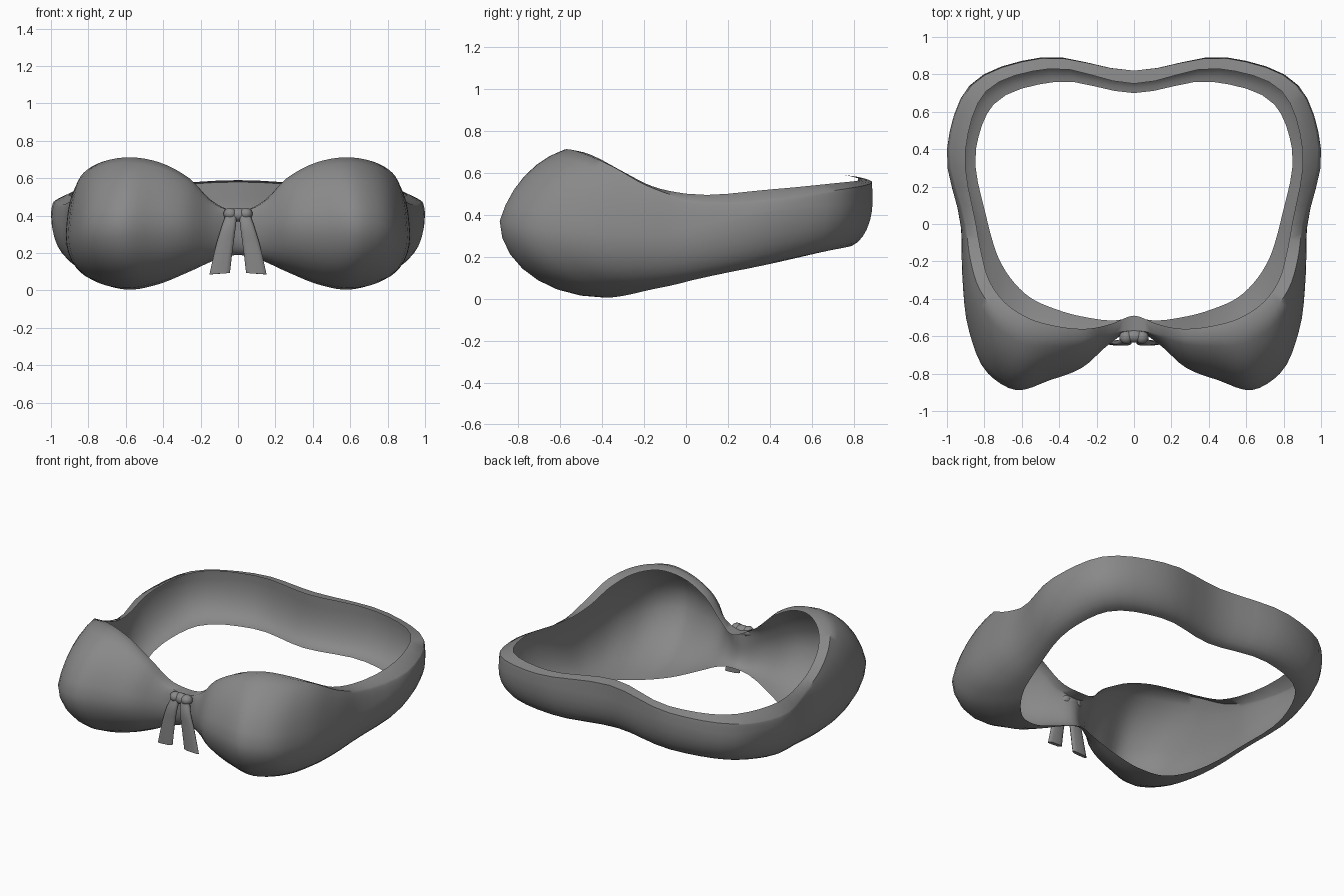
import bpy, bmesh, math
from mathutils import Vector

if "Cube" in bpy.data.objects:
    bpy.data.objects.remove(bpy.data.objects["Cube"])

fabric = bpy.data.materials.new("grey fabric")
fabric.diffuse_color = (0.25, 0.25, 0.25, 1)
fabric.use_nodes = True
fabric.node_tree.nodes["Principled BSDF"].inputs["Base Color"].default_value = fabric.diffuse_color

# Guide curves for one half, from front centre round the side to back centre
LIP = [(0, -.49, .42), (.11, -.53, .46), (.25, -.56, .58), (.42, -.545, .675), (.56, -.505, .70),
       (.69, -.42, .67), (.775, -.30, .605), (.815, -.16, .535), (.845, 0, .50),
       (.90, .40, .52), (.79, .71, .55), (.45, .83, .565), (0, .75, .59)]
TOP = [(0, -.57, .42), (.12, -.585, .46), (.26, -.605, .60), (.42, -.60, .685), (.57, -.57, .712),
       (.72, -.485, .69), (.825, -.35, .63), (.875, -.19, .54), (.90, 0, .475),
       (.985, .40, .475), (.87, .74, .52), (.50, .885, .55), (0, .82, .58)]
MID = [(0, -.565, .30), (.13, -.64, .33), (.28, -.77, .36), (.45, -.835, .37), (.63, -.888, .37),
       (.78, -.80, .35), (.88, -.58, .32), (.918, -.28, .30), (.925, -.02, .30),
       (1, .40, .41), (.88, .74, .43), (.50, .89, .47), (0, .82, .47)]
LOW = [(0, -.50, .19), (.10, -.515, .17), (.25, -.50, .105), (.42, -.455, .035), (.56, -.39, .005),
       (.66, -.29, .015), (.725, -.18, .04), (.765, -.06, .065), (.79, .04, .09),
       (.845, .40, .165), (.75, .64, .22), (.42, .76, .245), (0, .70, .25)]


def smooth_curve(points, steps, mirrored=False):
    """Chord-length spline; mirrored ends cross x = 0 squarely."""
    p = [Vector(q) for q in points]
    if mirrored:
        flip = lambda v: Vector((-v.x, v.y, v.z))
        p = [flip(p[1])] + p + [flip(p[-2])]
    else:
        p = [2 * p[0] - p[1]] + p + [2 * p[-1] - p[-2]]
    out = []
    for a, b, c, d in zip(p, p[1:], p[2:], p[3:]):
        u, v, w = (b - a).length, (c - b).length, (d - c).length
        m0 = ((b - a) / u * v + (c - b) / v * u) / (u + v) * v
        m1 = ((c - b) / v * w + (d - c) / w * v) / (v + w) * v
        for k in range(steps):
            t = k / steps
            out.append(b * (2 * t ** 3 - 3 * t * t + 1) + m0 * (t ** 3 - 2 * t * t + t)
                       + c * (3 * t * t - 2 * t ** 3) + m1 * (t ** 3 - t * t))
    return out + [p[-2]]


def arc(a, b, t, rounding):
    """Point from a to b: flat at one end, blended with a straight line."""
    s, c = math.sin(t * math.pi / 2), 1 - math.cos(t * math.pi / 2)
    h = rounding * s + (1 - rounding) * t
    v = rounding * c + (1 - rounding) * t
    return Vector((a.x + (b.x - a.x) * h, a.y + (b.y - a.y) * h, a.z + (b.z - a.z) * v))


def finish(name, bm, angle):
    me = bpy.data.meshes.new(name)
    bm.to_mesh(me)
    bm.free()
    me.materials.append(fabric)
    ob = bpy.data.objects.new(name, me)
    bpy.context.collection.objects.link(ob)
    bpy.ops.object.select_all(action='DESELECT')
    bpy.context.view_layer.objects.active = ob
    ob.select_set(True)
    bpy.ops.object.shade_smooth_by_angle(angle=math.radians(angle))
    return ob


def loft(name, rows, closed=False, angle=50):
    bm = bmesh.new()
    grid = [[bm.verts.new(v) for v in row] for row in rows]
    n = len(grid[0])
    for r, s in zip(grid, grid[1:]):
        for j in range(n if closed else n - 1):
            k = (j + 1) % n
            bm.faces.new((r[j], r[k], s[k], s[j]))
    if closed:
        bm.faces.new(grid[0])
        bm.faces.new(grid[-1])
        bmesh.ops.recalc_face_normals(bm, faces=bm.faces)
    return finish(name, bm, angle)


def mirror(ob, clip=False):
    m = ob.modifiers.new("mirror", 'MIRROR')
    m.use_mirror_merge = clip
    m.merge_threshold = .002


# Cups and back band: one open shell with a folded top lip
rows = []
for r, t, m, b in zip(*(smooth_curve(g, 4, True) for g in (LIP, TOP, MID, LOW))):
    row = [r, t]
    row += [arc(t, m, k / 6, .6) for k in range(1, 7)]
    # lower half: leaves the bulge vertically, tucks under to the bottom edge
    row += [arc(b, m, 1 - k / 7, 1) for k in range(1, 7)] + [b]
    rows.append(row)
mirror(loft("cups_and_band", rows), clip=True)

# Bow tails: flaring ribbons that hang from the knot
PATH = [(.036, -.612, .405), (.048, -.63, .35), (.07, -.635, .25), (.098, -.635, .09)]
path = smooth_curve(PATH, 4)
rows = []
for i, c in enumerate(path):
    f = i / (len(path) - 1)
    w, d = .029 + .026 * f, .02 - .008 * f
    rows.append([c + Vector((w * math.copysign(abs(math.cos(a)) ** .5, math.cos(a)),
                             d * math.sin(a), -.005 * f * math.cos(a)))
                 for a in [k * math.tau / 10 for k in range(10)]])
mirror(loft("bow_tail", rows, closed=True))


def ball(name, centre, size):
    bm = bmesh.new()
    bmesh.ops.create_uvsphere(bm, u_segments=16, v_segments=10, radius=1)
    for v in bm.verts:
        v.co = Vector([c + s * q for c, s, q in zip(centre, size, v.co)])
    return finish(name, bm, 80)


# Bow knot: a wrap with a small lobe on each side
ball("bow_knot", (0, -.60, .405), (.06, .035, .036))
mirror(ball("bow_lobe", (.042, -.605, .41), (.036, .036, .032)))
